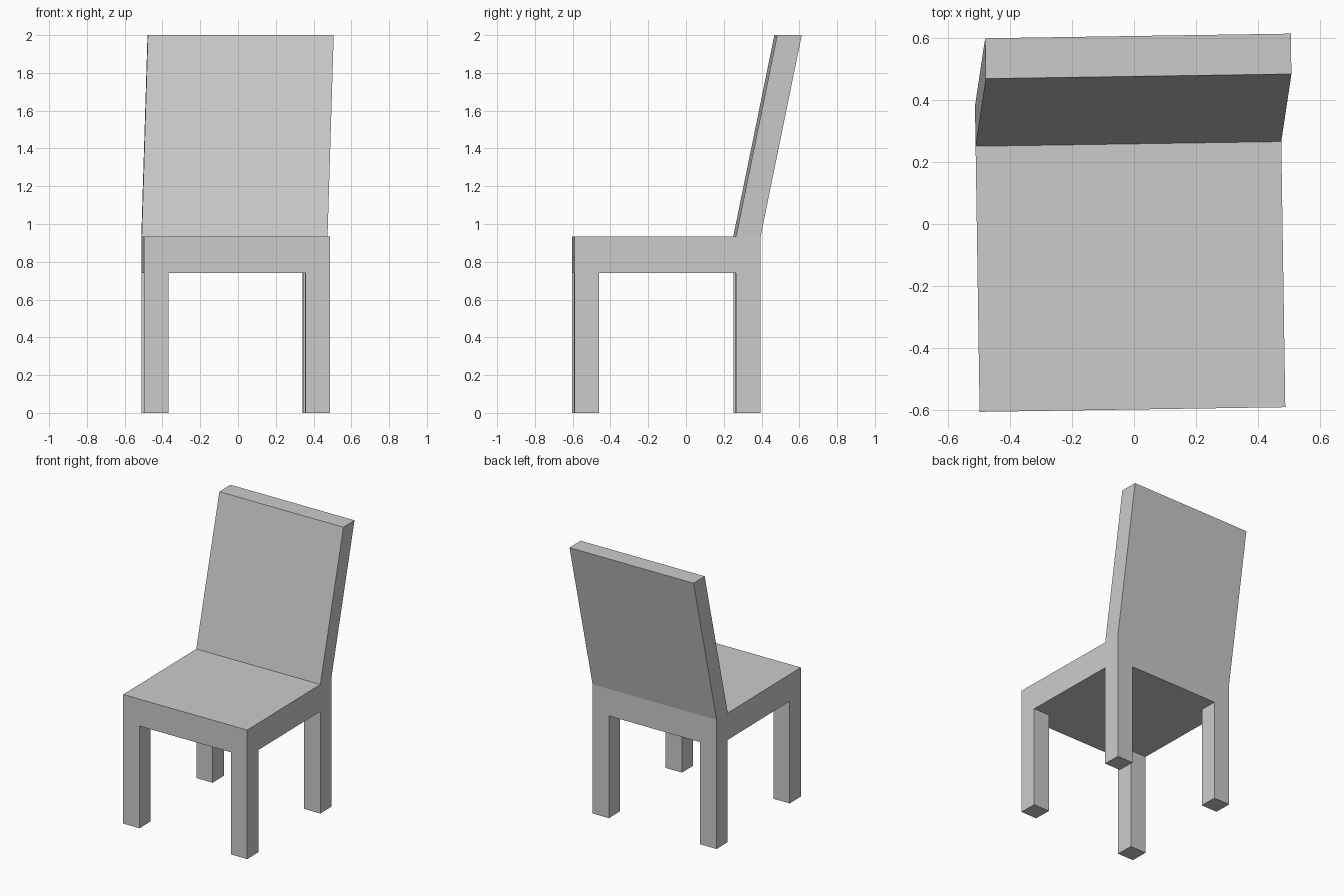
import bpy, bmesh
from mathutils import Matrix, Vector

cube = bpy.data.objects.get("Cube")
if cube:
    bpy.data.objects.remove(cube, do_unlink=True)

TURN = Matrix.Rotation(0.0152, 4, "Z")   # the chair stands slightly turned
LEFT, RIGHT = 0.478, -0.506
FRONT, BACK = -0.597, 0.388
THICK = 0.13
SEAT_LOW, SEAT_TOP, TOP = 0.74, 0.935, 2.0

grey = bpy.data.materials.new("plain grey")
grey.use_nodes = True
colour = (0.6, 0.6, 0.6, 1)
grey.diffuse_color = colour
grey.node_tree.nodes["Principled BSDF"].inputs["Base Color"].default_value = colour


def box(name, low, high, lean=(0, 0, 0)):
    """Box between two corners, its top face slid sideways by lean."""
    low, high = Vector(low), Vector(high)
    bm = bmesh.new()
    bmesh.ops.create_cube(bm, size=1)
    bmesh.ops.scale(bm, vec=high - low, verts=bm.verts)
    top = [v for v in bm.verts if v.co.z > 0]
    bmesh.ops.translate(bm, vec=lean, verts=top)
    mesh = bpy.data.meshes.new(name)
    bm.to_mesh(mesh)
    bm.free()
    mesh.materials.append(grey)
    obj = bpy.data.objects.new(name, mesh)
    obj.matrix_world = TURN @ Matrix.Translation((low + high) / 2)
    bpy.context.collection.objects.link(obj)
    return obj


# Seat slab
box("seat", (RIGHT, FRONT, SEAT_LOW), (LEFT, BACK, SEAT_TOP))

# Backrest, leaning back and a little to the side
box("backrest", (RIGHT, BACK - THICK, SEAT_TOP), (LEFT, BACK, TOP),
    lean=(0.036, 0.217, 0))

# Four square legs flush with the seat corners
for side, x in (("left", LEFT - THICK), ("right", RIGHT)):
    for end, y in (("front", FRONT), ("back", BACK - THICK)):
        box(f"{end}_{side}_leg", (x, y, 0), (x + THICK, y + THICK, SEAT_LOW))
